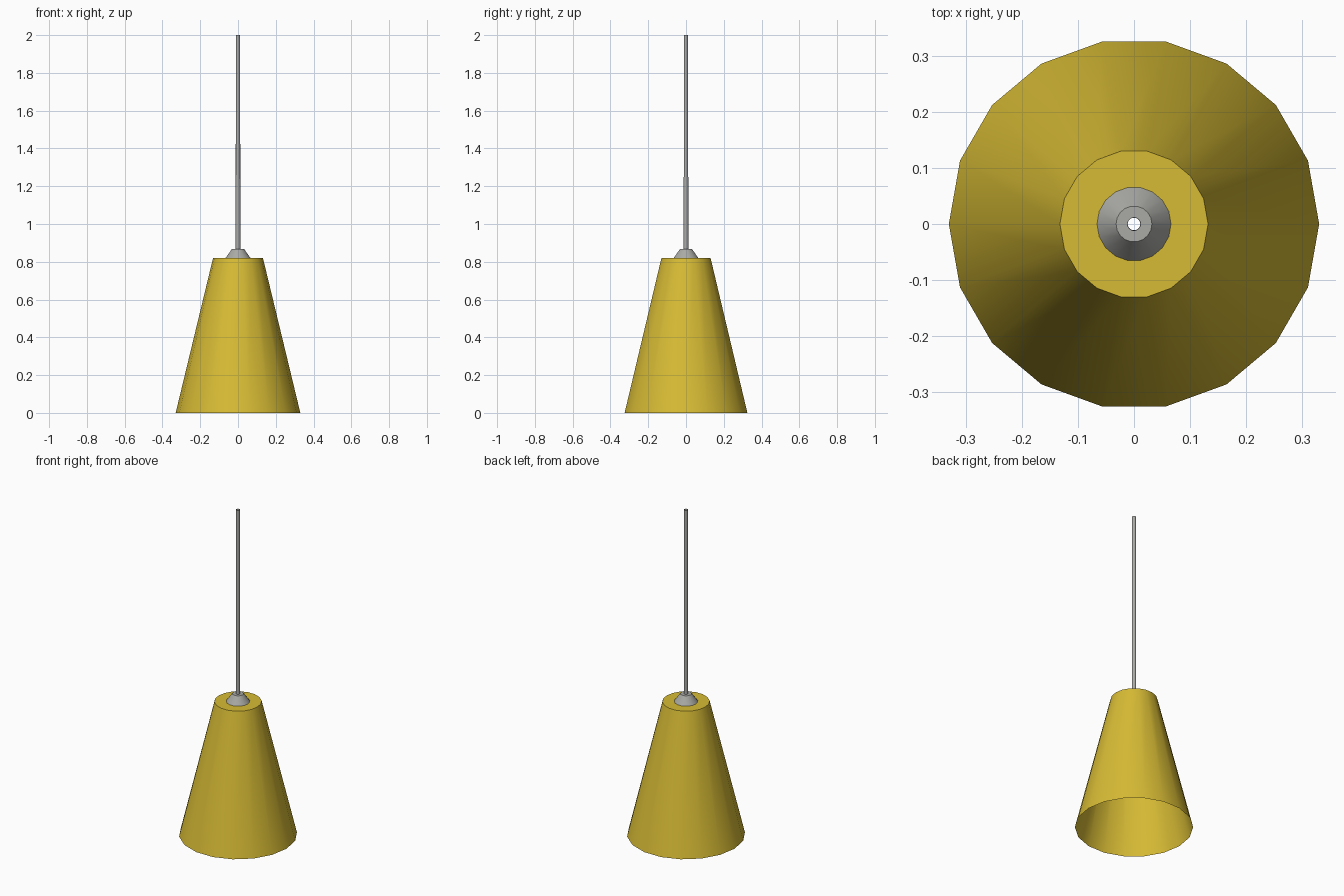
import bpy, bmesh, math

if "Cube" in bpy.data.objects:
    bpy.data.objects.remove(bpy.data.objects["Cube"])

SIDES = 18


def material(name, rgb):
    m = bpy.data.materials.new(name)
    m.diffuse_color = (*rgb, 1.0)
    m.use_nodes = True
    m.node_tree.nodes["Principled BSDF"].inputs["Base Color"].default_value = m.diffuse_color
    return m


def lathe(name, profile, mat):
    """Revolve an open (radius, height) profile into a thin sheet."""
    bm = bmesh.new()
    rings = []
    for r, z in profile:
        rings.append([bm.verts.new((r * math.cos(2 * math.pi * i / SIDES),
                                    r * math.sin(2 * math.pi * i / SIDES), z))
                      for i in range(SIDES)])
    for a, b in zip(rings, rings[1:]):
        for i in range(SIDES):
            j = (i + 1) % SIDES
            bm.faces.new((a[i], a[j], b[j], b[i]))
    mesh = bpy.data.meshes.new(name)
    bm.to_mesh(mesh)
    bm.free()
    mesh.materials.append(mat)
    obj = bpy.data.objects.new(name, mesh)
    bpy.context.collection.objects.link(obj)
    bpy.ops.object.select_all(action='DESELECT')
    obj.select_set(True)
    bpy.context.view_layer.objects.active = obj
    bpy.ops.object.shade_smooth_by_angle(angle=math.radians(30))
    return obj


yellow = material("yellow_enamel", (0.68, 0.50, 0.035))
grey = material("grey_metal", (0.40, 0.40, 0.38))

# conical shade, open below, with a flat top ring
lathe("lamp_shade", [(0.33, 0.0), (0.132, 0.82), (0.066, 0.82)], yellow)

# collar where the cord enters the shade
lathe("cord_collar", [(0.066, 0.82), (0.032, 0.868), (0.0125, 0.868)], grey)

# hollow, slightly tapering hanging cord
lathe("hanging_cord", [(0.0125, 0.868), (0.0113, 2.0)], grey)
